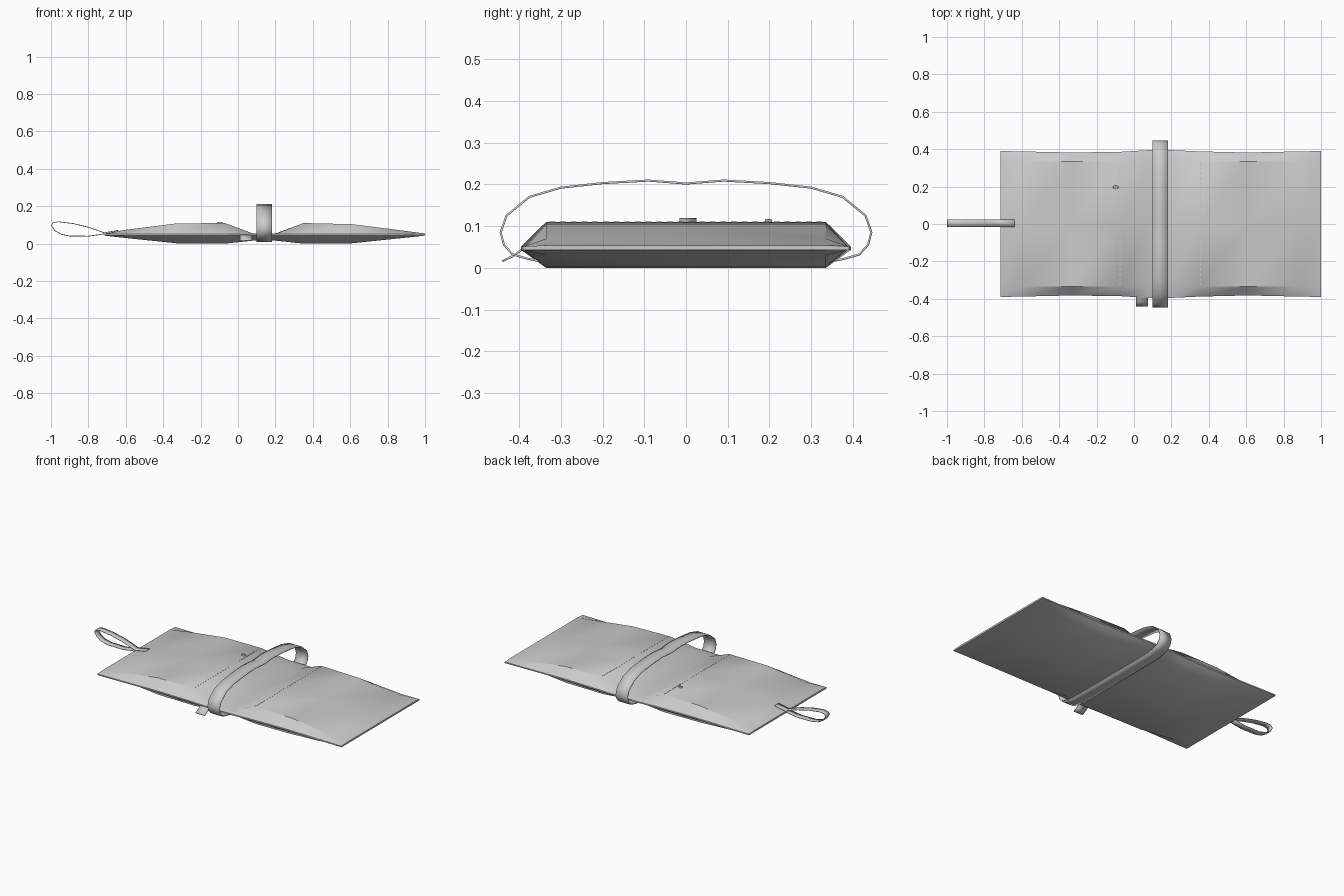
import bpy, bmesh
from mathutils import Vector

cube = bpy.data.objects.get("Cube")
if cube:
    bpy.data.objects.remove(cube, do_unlink=True)

grey = bpy.data.materials.new("light grey fabric")
grey.use_nodes = True
COLOR = (0.6, 0.6, 0.6, 1)
grey.diffuse_color = COLOR
grey.node_tree.nodes["Principled BSDF"].inputs["Base Color"].default_value = COLOR


def finish(name, bm, angle=0.6):
    """Turn a bmesh into a smooth shaded object."""
    bmesh.ops.recalc_face_normals(bm, faces=bm.faces[:])
    mesh = bpy.data.meshes.new(name)
    bm.to_mesh(mesh)
    bm.free()
    mesh.materials.append(grey)
    obj = bpy.data.objects.new(name, mesh)
    bpy.context.collection.objects.link(obj)
    bpy.ops.object.select_all(action='DESELECT')
    obj.select_set(True)
    bpy.context.view_layer.objects.active = obj
    bpy.ops.object.shade_smooth_by_angle(angle=angle)
    return obj


def ribbon(name, path, width_axis, thickness, closed=False):
    """Flat band swept along a path, with a real thickness."""
    bm = bmesh.new()
    side = Vector(width_axis)
    rows = [(bm.verts.new(Vector(p) - side), bm.verts.new(Vector(p) + side)) for p in path]
    pairs = list(zip(rows, rows[1:]))
    if closed:
        pairs.append((rows[-1], rows[0]))
    for a, b in pairs:
        bm.faces.new((a[0], a[1], b[1], b[0]))
    obj = finish(name, bm)
    solid = obj.modifiers.new("thickness", 'SOLIDIFY')
    solid.thickness = thickness
    solid.offset = 0
    return obj


# Pouch: two padded halves pinched at the waist; x, half width, top, bottom
stations = [
    (-0.715, 0.39, 0.054, 0.043),
    (-0.6, 0.388, 0.074, 0.03),
    (-0.33, 0.382, 0.108, 0.002),
    (-0.07, 0.386, 0.11, 0.0),
    (0.08, 0.395, 0.054, 0.016),
    (0.2, 0.395, 0.054, 0.016),
    (0.35, 0.388, 0.11, 0.0),
    (0.61, 0.382, 0.104, 0.002),
    (0.88, 0.388, 0.07, 0.03),
    (1.0, 0.39, 0.054, 0.043),
]
bm = bmesh.new()
rings = []
for x, w, top, low in stations:
    inner = 0.335
    section = [(-w, 0.051), (-inner, top), (0, top), (inner, top),
               (w, 0.051), (w, 0.043), (inner, low), (0, low), (-inner, low), (-w, 0.043)]
    rings.append([bm.verts.new((x, y, z)) for y, z in section])
for a, b in zip(rings, rings[1:]):
    for i in range(len(a)):
        j = (i + 1) % len(a)
        bm.faces.new((a[i], a[j], b[j], b[i]))
bm.faces.new(rings[0])
bm.faces.new(rings[-1])
finish("padded_pouch", bm)

# Carry strap: closed band around the waist, arched above as a handle
half = [(0.0, 0.202), (0.09, 0.209), (0.2, 0.203), (0.3, 0.192), (0.375, 0.17),
        (0.43, 0.125), (0.444, 0.085), (0.436, 0.055), (0.415, 0.032),
        (0.38, 0.022), (0.33, 0.012), (0.0, 0.01)]
outline = half + [(-y, z) for y, z in half[-2:0:-1]]
ribbon("carry_strap", [(0.14, y, z) for y, z in outline], (0.042, 0, 0), 0.005, True)

# Pull loop: teardrop band at the right end, with its tail sewn on the top
tear = [(-0.64, 0.071), (-0.715, 0.058), (-0.8, 0.088), (-0.88, 0.107), (-0.96, 0.117),
        (-0.99, 0.112), (-0.998, 0.098), (-0.98, 0.07), (-0.945, 0.05), (-0.9, 0.041),
        (-0.8, 0.04), (-0.71, 0.053)]
ribbon("pull_loop", [(x, 0.005, z) for x, z in tear], (0, 0.02, 0), 0.004)

# Side tag: short tab beside the strap
tag = [(0.042, -0.37, 0.048), (0.042, -0.395, 0.042), (0.042, -0.415, 0.028), (0.042, -0.44, 0.016)]
ribbon("side_tag", tag, (0.032, 0, 0), 0.005)

# Snap button on the upper side
bm = bmesh.new()
bmesh.ops.create_cone(bm, cap_ends=True, segments=16, radius1=0.016, radius2=0.013, depth=0.008)
bmesh.ops.scale(bm, vec=(1, 0.55, 1), verts=bm.verts[:])
bmesh.ops.translate(bm, vec=(-0.097, 0.197, 0.113), verts=bm.verts[:])
finish("snap_button", bm)


# Stitching: dashed seams along both fold ridges
bm = bmesh.new()
for x in (-0.075, 0.355):
    for i in range(26):
        made = bmesh.ops.create_cube(bm, size=1)["verts"]
        bmesh.ops.scale(bm, vec=(0.004, 0.014, 0.002), verts=made)
        bmesh.ops.translate(bm, vec=(x, -0.32 + i * 0.0256, 0.11), verts=made)
finish("seam_stitches", bm)
